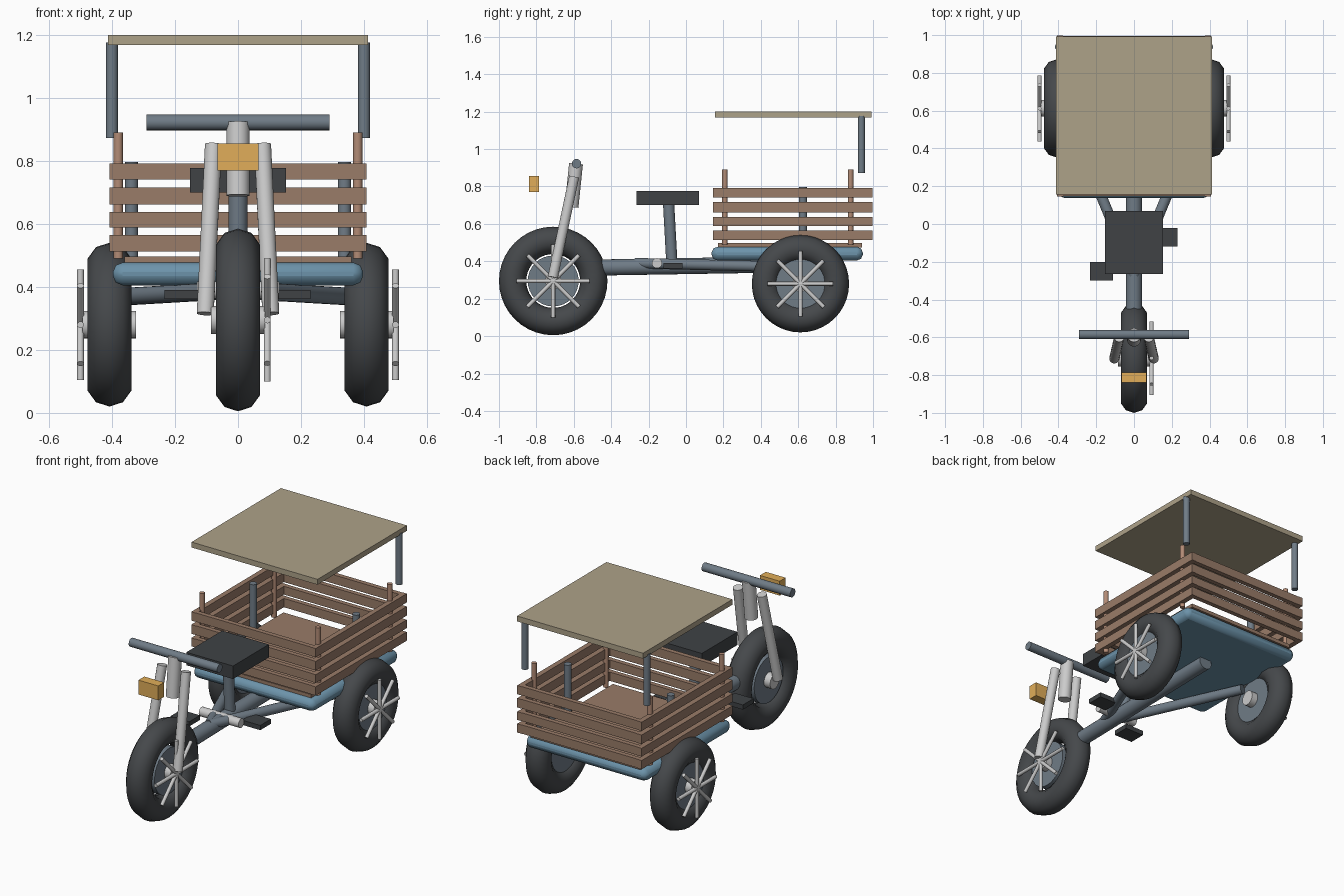
import bpy, math
from mathutils import Vector

if "Cube" in bpy.data.objects:
    bpy.data.objects.remove(bpy.data.objects["Cube"])


def mat(name, rgb):
    m = bpy.data.materials.new(name)
    m.diffuse_color = (*rgb, 1)
    m.use_nodes = True
    m.node_tree.nodes["Principled BSDF"].inputs["Base Color"].default_value = m.diffuse_color
    return m


RUBBER = mat("rubber", (0.06, 0.065, 0.07))
FRAME = mat("frame_paint", (0.16, 0.20, 0.24))
METAL = mat("light_metal", (0.55, 0.58, 0.57))
WOOD = mat("wood", (0.32, 0.20, 0.14))
STAKE = mat("stake_wood", (0.45, 0.26, 0.18))
BLUE = mat("bed_paint", (0.15, 0.29, 0.40))
CLOTH = mat("canopy_cloth", (0.42, 0.36, 0.25))
AMBER = mat("amber", (0.75, 0.42, 0.10))
BLACK = mat("black", (0.05, 0.055, 0.06))


def finish(name, material):
    o = bpy.context.object
    o.name = name
    o.data.materials.append(material)
    return o


def box(name, x, y, z, material):
    """Box from (min, max) ranges on each axis."""
    bpy.ops.mesh.primitive_cube_add(size=1, location=[(a + b) / 2 for a, b in (x, y, z)])
    o = finish(name, material)
    o.scale = [b - a for a, b in (x, y, z)]
    bpy.ops.object.transform_apply(location=False, rotation=False, scale=True)
    return o


def rod(name, a, b, r, material, sides=20):
    """Cylinder between two points."""
    a, b = Vector(a), Vector(b)
    bpy.ops.mesh.primitive_cylinder_add(vertices=sides, radius=r, depth=(b - a).length,
                                        location=(a + b) / 2)
    o = finish(name, material)
    o.rotation_euler = (b - a).to_track_quat('Z', 'Y').to_euler()
    bpy.ops.object.shade_smooth_by_angle(angle=math.radians(40))
    return o


def wheel(name, x, y, z, outer, spoke_x, spoke_r):
    minor = 0.073
    bpy.ops.mesh.primitive_torus_add(major_radius=outer - minor, minor_radius=minor,
                                     major_segments=40, minor_segments=10,
                                     location=(x, y, z), rotation=(0, math.pi / 2, 0))
    finish(name + "_tyre", RUBBER)
    bpy.ops.object.shade_smooth()
    rod(name + "_rim", (x - 0.045, y, z), (x + 0.045, y, z), 0.136, FRAME, 32)
    rod(name + "_hub", (x - 0.085, y, z), (x + 0.085, y, z), 0.044, METAL)
    for i in range(4):
        t = i * math.pi / 4
        dy, dz = spoke_r * math.cos(t), spoke_r * math.sin(t)
        rod(f"{name}_spoke_{i}", (spoke_x, y - dy, z - dz), (spoke_x, y + dy, z + dz),
            0.011, METAL, 10)


# wheels
wheel("front_wheel", 0, -0.71, 0.295, 0.29, 0.093, 0.195)
wheel("rear_wheel_right", 0.408, 0.612, 0.28, 0.26, 0.50, 0.175)
wheel("rear_wheel_left", -0.408, 0.612, 0.28, 0.26, -0.50, 0.175)

# frame and steering
rod("main_tube", (0, -0.46, 0.367), (0, 0.63, 0.385), 0.043, FRAME)
rod("seat_post", (0, -0.075, 0.38), (0, -0.093, 0.71), 0.03, FRAME)
rod("head_tube", (0, -0.612, 0.69), (0, -0.588, 0.922), 0.037, METAL)
rod("handlebar", (-0.29, -0.585, 0.922), (0.29, -0.585, 0.922), 0.025, FRAME)
rod("pedal_axle", (-0.13, -0.155, 0.39), (0.13, -0.155, 0.39), 0.027, METAL)
for s, side in ((1, "right"), (-1, "left")):
    rod(f"fork_leg_{side}", (s * 0.104, -0.712, 0.315), (s * 0.078, -0.598, 0.852), 0.027, METAL)
    rod(f"frame_stay_{side}", (0, -0.27, 0.39), (s * 0.34, 0.55, 0.37), 0.028, FRAME)
box("pedal_right", (0.11, 0.23), (-0.12, -0.02), (0.362, 0.39), BLACK)
box("pedal_left", (-0.233, -0.11), (-0.30, -0.20), (0.362, 0.39), BLACK)

# seat and headlight
box("seat", (-0.153, 0.153), (-0.265, 0.07), (0.70, 0.777), BLACK)
box("headlight", (-0.065, 0.065), (-0.84, -0.785), (0.77, 0.855), AMBER)

# cargo bed
bed = box("cargo_bed", (-0.397, 0.397), (0.137, 0.945), (0.405, 0.477), BLUE)
bev = bed.modifiers.new("bevel", 'BEVEL')
bev.width = 0.03
bev.segments = 2
bpy.ops.object.shade_smooth_by_angle(angle=math.radians(50))
box("bed_floor", (-0.36, 0.36), (0.17, 0.94), (0.475, 0.497), WOOD)

# slatted sides
for i, (lo, hi) in enumerate(((0.513, 0.565), (0.588, 0.637), (0.662, 0.716), (0.74, 0.792))):
    for s, side in ((1, "right"), (-1, "left")):
        a, b = sorted((s * 0.377, s * 0.408))
        box(f"slat_{side}_{i}", (a, b), (0.145, 0.998), (lo, hi), WOOD)
    box(f"slat_front_{i}", (-0.39, 0.39), (0.147, 0.175), (lo, hi), WOOD)
    box(f"slat_back_{i}", (-0.39, 0.39), (0.968, 0.996), (lo, hi), WOOD)

# stakes, posts and canopy
for s, side in ((1, "right"), (-1, "left")):
    rod(f"stake_front_{side}", (s * 0.38, 0.207, 0.49), (s * 0.38, 0.207, 0.89), 0.015, STAKE, 12)
    rod(f"stake_back_{side}", (s * 0.38, 0.88, 0.49), (s * 0.38, 0.88, 0.89), 0.015, STAKE, 12)
    rod(f"bed_post_{side}", (s * 0.338, 0.625, 0.45), (s * 0.338, 0.625, 0.797), 0.021, FRAME)
    rod(f"canopy_post_{side}", (s * 0.40, 0.938, 0.872), (s * 0.40, 0.938, 1.176), 0.019, FRAME)
box("canopy", (-0.413, 0.413), (0.155, 0.992), (1.168, 1.20), CLOTH)
